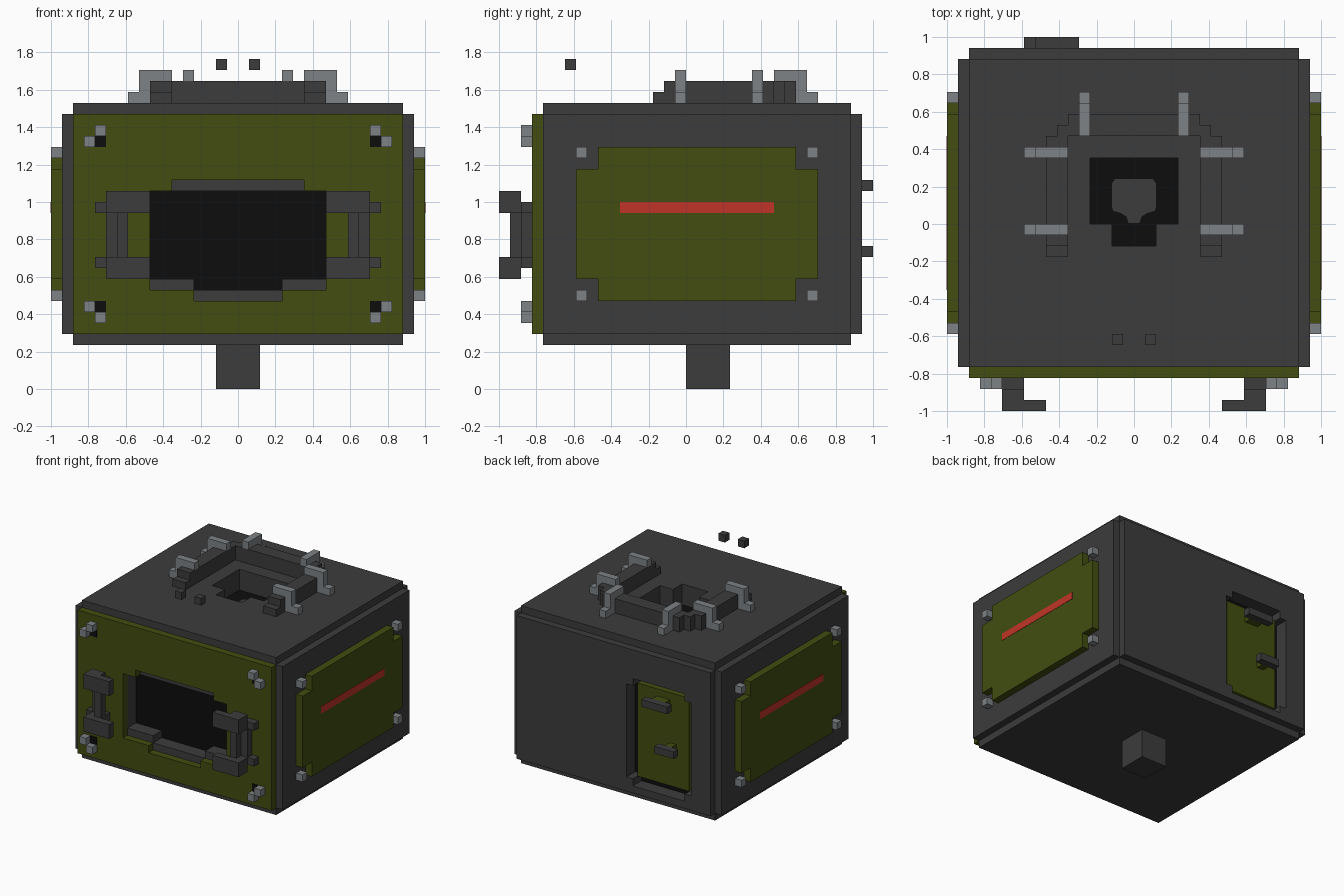
import bpy
import bmesh

cube = bpy.data.objects.get("Cube")
if cube:
    bpy.data.objects.remove(cube, do_unlink=True)

U = 1 / 17  # one block of the model grid


def material(name, rgb):
    m = bpy.data.materials.new(name)
    m.use_nodes = True
    m.diffuse_color = (*rgb, 1)
    m.node_tree.nodes["Principled BSDF"].inputs["Base Color"].default_value = (*rgb, 1)
    return m


DARK = material("dark_grey", (0.045, 0.045, 0.045))
LIGHT = material("light_grey", (0.21, 0.225, 0.235))
OLIVE = material("olive_green", (0.054, 0.075, 0.005))
RED = material("red", (0.53, 0.034, 0.02))
BLACK = material("black", (0.004, 0.004, 0.004))


def prism(name, pts, axis, lo, hi, mat):
    """Outline in grid units, extruded along an axis from lo to hi."""
    place = {"X": lambda a, b, h: (h, a, b),
             "Y": lambda a, b, h: (a, h, b),
             "Z": lambda a, b, h: (a, b, h)}[axis]
    bm = bmesh.new()
    rings = [[bm.verts.new([c * U for c in place(a, b, h)]) for a, b in pts] for h in (lo, hi)]
    bm.faces.new(rings[0])
    bm.faces.new(rings[1])
    n = len(pts)
    for i in range(n):
        j = (i + 1) % n
        bm.faces.new((rings[0][i], rings[0][j], rings[1][j], rings[1][i]))
    bmesh.ops.recalc_face_normals(bm, faces=bm.faces)
    mesh = bpy.data.meshes.new(name)
    bm.to_mesh(mesh)
    bm.free()
    mesh.materials.append(mat)
    obj = bpy.data.objects.new(name, mesh)
    bpy.context.collection.objects.link(obj)
    return obj


def rect(a0, a1, b0, b1):
    return [(a0, b0), (a1, b0), (a1, b1), (a0, b1)]


def notched(a0, a1, b0, b1, c):
    """Rectangle with a square of size c missing at each corner."""
    return [(a0 + c, b0), (a1 - c, b0), (a1 - c, b0 + c), (a1, b0 + c),
            (a1, b1 - c), (a1 - c, b1 - c), (a1 - c, b1), (a0 + c, b1),
            (a0 + c, b1 - c), (a0, b1 - c), (a0, b0 + c), (a0 + c, b0 + c)]


def mirrored(half):
    return half + [(-a, b) for a, b in reversed(half)]


def box(name, x0, x1, y0, y1, z0, z1, mat, s=1):
    x0, x1 = sorted((x0 * s, x1 * s))
    return prism(name, rect(x0, x1, y0, y1), "Z", z0, z1, mat)


def combine(obj, operation, *others):
    for other in others:
        other.hide_render = True
        mod = obj.modifiers.new(operation, "BOOLEAN")
        mod.operation, mod.solver, mod.object = operation, "EXACT", other
    graph = bpy.context.evaluated_depsgraph_get()
    mesh = bpy.data.meshes.new_from_object(obj.evaluated_get(graph))
    obj.modifiers.clear()
    obj.data = mesh
    for other in others:
        bpy.data.objects.remove(other, do_unlink=True)


# Outlines of the openings
window = mirrored([(4, 9), (4, 10), (8, 10), (8, 18)])
window_frame = mirrored([(4, 8), (4, 9), (8, 9), (8, 18), (6, 18), (6, 19)])
hatch = mirrored([(2, -2), (2, 0), (4, 0), (4, 6)])
doorway = notched(-12, -2, 6, 21, 1)

# Body with stepped edges, window, roof hatch and door recess
body = box("body", -16, 16, -13, 15, 5, 25, DARK)
combine(body, "UNION",
        box("front_back", -15, 15, -13, 16, 5, 25, DARK),
        box("top_bottom", -15, 15, -13, 15, 4, 26, DARK))
combine(body, "DIFFERENCE",
        prism("window_cutter", window, "Y", -14, -11, DARK),
        prism("hatch_cutter", hatch, "Z", 23, 28, DARK),
        prism("door_cutter", doorway, "Y", 14, 18, DARK))
prism("window_dark", window, "Y", -11.1, -11, BLACK)
prism("hatch_dark", hatch, "Z", 23, 23.1, BLACK)
prism("door_gap", doorway, "Y", 14, 14.1, BLACK)
prism("hatch_floor", mirrored([(0.5, 0.1), (0.7, 0.7), (1.2, 1.0), (1.9, 1.2),
                               (2, 1.6), (2, 3.7), (1.7, 4.1)]), "Z", 23.1, 23.2, DARK)
box("base_post", -2, 2, 0, 4, 0, 4, DARK)

# Front plate
plate = prism("front_plate", rect(-15, 15, 5, 25), "Y", -14, -13, OLIVE)
combine(plate, "DIFFERENCE", prism("frame_cutter", window_frame, "Y", -16, -12, OLIVE))

# Back door with two handles
box("back_door", -11, -3, 14.1, 15, 7, 20, OLIVE)
for x0, x1, z in ((-9, -5, 18), (-10, -7, 12)):
    box("door_handle_stem", x0 + 1, x1 - 1, 15, 16, z, z + 1, OLIVE)
    box("door_handle", x0, x1, 16, 17, z, z + 1, DARK)

for s in (-1, 1):
    # Front corner bolts
    for z_hole, z_bolt in ((22, 23), (7, 6)):
        box("bolt_hole", 12, 13, -14.1, -14, z_hole, z_hole + 1, BLACK, s)
        box("bolt_inner", 12, 13, -15, -14, z_bolt, z_bolt + 1, LIGHT, s)
        box("bolt_outer", 13, 14, -15, -14, z_hole, z_hole + 1, LIGHT, s)

    # Front handles
    for z, zb in ((16, 16), (10, 11)):
        box("handle_bracket", 10, 13, -15, -14, zb, zb + 1, DARK, s)
        box("handle_block", 10, 12, -16, -15, z, z + 2, DARK, s)
        box("handle_cap", 8, 12, -17, -16, z, z + 2, DARK, s)
    box("handle_grip", 10, 11, -16, -15, 12, 16, DARK, s)
    box("handle_rail", 11, 12, -15, -14, 12, 16, DARK, s)

    # Side plates with stripe and bolts
    prism("side_plate", notched(-10, 12, 8, 22, 2), "X", *sorted((16 * s, 17 * s)), OLIVE)
    box("side_stripe", 17, 17.04, -6, 8, 16, 17, RED, s)
    for y in (-10, 11):
        for z in (8, 21):
            box("side_bolt", 16, 17, y, y + 1, z, z + 1, LIGHT, s)

    # Roof clamps: sides and back
    clamp = [(6, 28), (8, 28), (8, 26), (10, 26), (10, 27), (9, 27), (9, 29), (6, 29)]
    for y in (-1, 6):
        prism("side_clamp", [(a * s, b) for a, b in clamp], "Y", y, y + 1, LIGHT)
    prism("back_clamp", [(a + 2, b) for a, b in clamp], "X",
          *sorted((4 * s, 5 * s)), LIGHT)

    # Rail front step and sight block
    box("rail_step", 6, 8, -3, -2, 26, 27, DARK, s)
    box("sight_block", 1, 2, -11, -10, 29, 30, DARK, s)

# Rail around the hatch
prism("hatch_rail", mirrored([(6, 8), (6, -2), (8, -2), (8, 8), (7, 8), (7, 9),
                              (6, 9), (6, 10)]), "Z", 26, 28, DARK)
